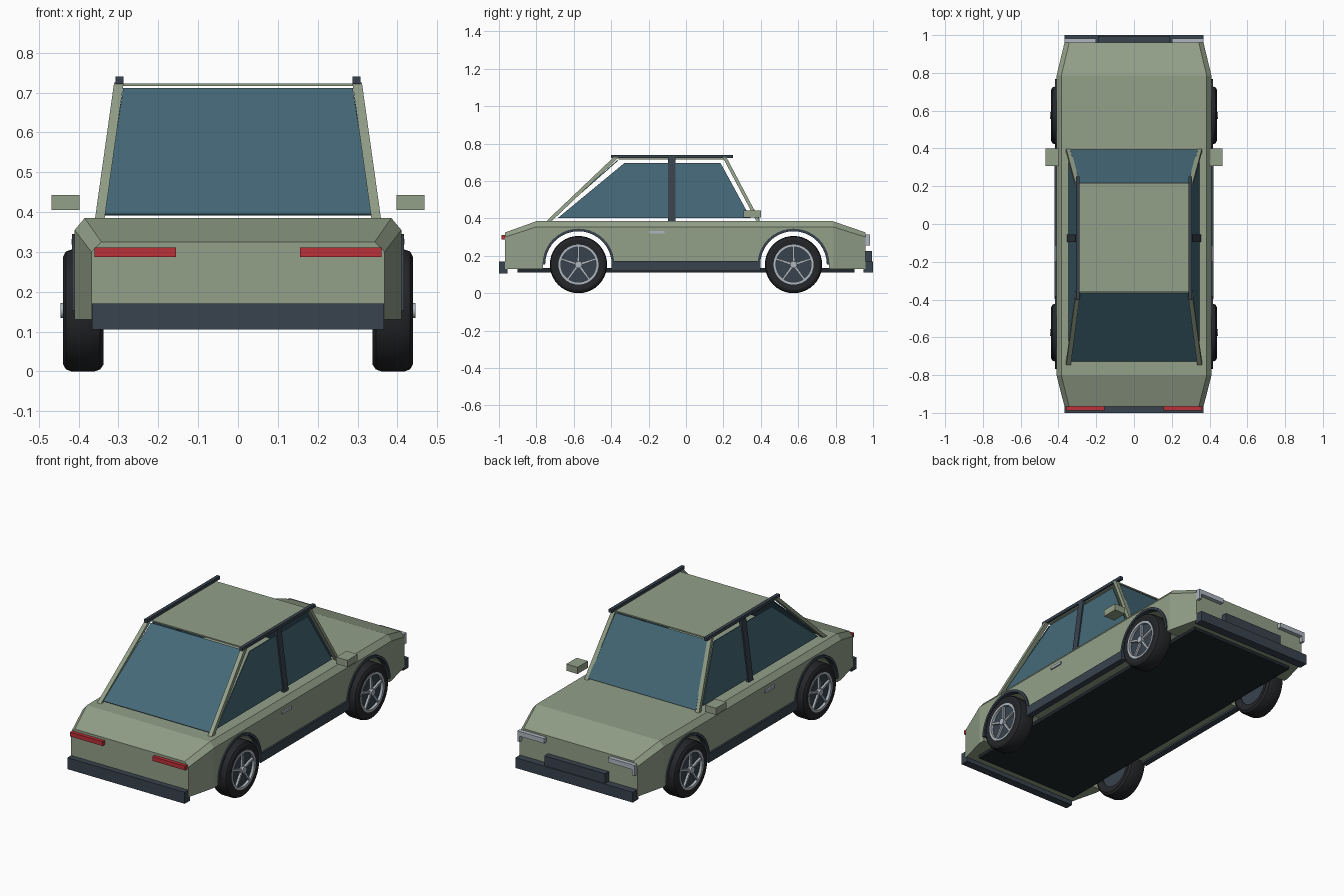
import bpy, bmesh
from math import sin, cos, pi, radians
from mathutils import Vector

if "Cube" in bpy.data.objects:
    bpy.data.objects.remove(bpy.data.objects["Cube"])


def material(name, rgb):
    m = bpy.data.materials.new(name)
    m.diffuse_color = (*rgb, 1)
    m.use_nodes = True
    m.node_tree.nodes["Principled BSDF"].inputs["Base Color"].default_value = m.diffuse_color
    return m


PAINT = material("paint", (0.29, 0.35, 0.25))
TRIM = material("trim", (0.04, 0.055, 0.075))
RUBBER = material("rubber", (0.018, 0.019, 0.022))
GLASS = material("glass", (0.06, 0.14, 0.19))
SILVER = material("silver", (0.42, 0.47, 0.52))
RED = material("red", (0.5, 0.03, 0.04))
FLOOR = material("floor", (0.015, 0.02, 0.025))


def loft(name, sections, mat, mirror="", closed=False, smooth=False):
    """Skin a list of equal-length point rings; mirror lists the axes to mirror on."""
    bm = bmesh.new()
    rings = [[bm.verts.new(p) for p in s] for s in sections]
    n = len(rings[0])
    pairs = list(zip(rings, rings[1:])) + ([(rings[-1], rings[0])] if closed else [])
    for a, b in pairs:
        for i in range(n):
            j = (i + 1) % n
            bm.faces.new((a[i], a[j], b[j], b[i]))
    if not closed:
        bm.faces.new(rings[0])
        bm.faces.new(rings[-1])
    bmesh.ops.remove_doubles(bm, verts=bm.verts, dist=1e-5)
    bmesh.ops.recalc_face_normals(bm, faces=bm.faces)
    me = bpy.data.meshes.new(name)
    bm.to_mesh(me)
    bm.free()
    me.materials.append(mat)
    if smooth:
        me.polygons.foreach_set("use_smooth", [True] * len(me.polygons))
        me.set_sharp_from_angle(angle=radians(30))
    ob = bpy.data.objects.new(name, me)
    bpy.context.collection.objects.link(ob)
    if mirror:
        mod = ob.modifiers.new("mirror", "MIRROR")
        mod.use_axis = ("x" in mirror, "y" in mirror, False)
    return ob


def box(name, x, y, z, mat, mirror=""):
    ring = lambda h: [(x[0], y[0], h), (x[1], y[0], h), (x[1], y[1], h), (x[0], y[1], h)]
    return loft(name, [ring(z[0]), ring(z[1])], mat, mirror)


def post(name, a, b, wx, wy, mat):
    """Leaning post with horizontal ends, on both sides."""
    ring = lambda p: [(p[0] + i * wx / 2, p[1] + j * wy / 2, p[2])
                      for i, j in ((-1, -1), (1, -1), (1, 1), (-1, 1))]
    return loft(name, [ring(a), ring(b)], mat, "x")


def panel(name, pts, mat, mirror="", t=0.005):
    p = [Vector(q) for q in pts]
    off = (p[1] - p[0]).cross(p[2] - p[0]).normalized() * t / 2
    return loft(name, [[q - off for q in p], [q + off for q in p]], mat, mirror)


WY, WZ = 0.575, 0.153  # wheel centre


def lathe(name, profile, mat, mirror="xy", a0=0, a1=2 * pi, n=40, smooth=True):
    """Turn an (x, radius) outline around the wheel axle."""
    full = a1 - a0 > 6
    angles = [a0 + (a1 - a0) * i / n for i in range(n if full else n + 1)]
    rings = [[(x, WY + r * sin(a), WZ + r * cos(a)) for x, r in profile] for a in angles]
    return loft(name, rings, mat, mirror, full, smooth)


# Lower body: chamfered section tapering at both ends, wheel arches cut through
def section(y, w, shoulder, top):
    half = [(w, 0.13), (w, shoulder), (w - 0.025, top)]
    return [(x, y, z) for x, z in half] + [(-x, y, z) for x, z in reversed(half)]


body = loft("body", [section(-0.967, 0.368, 0.3, 0.325), section(-0.8, 0.41, 0.355, 0.385),
                     section(0.785, 0.41, 0.355, 0.385), section(0.96, 0.368, 0.3, 0.325)], PAINT)
cutter = lathe("arch_cutter", [(-0.6, 0), (-0.6, 0.19), (0.6, 0.19), (0.6, 0)], TRIM, "y", smooth=False)
cutter.hide_render = True
cutter.display_type = "WIRE"
cut = body.modifiers.new("arches", "BOOLEAN")
cut.operation, cut.solver, cut.object = "DIFFERENCE", "EXACT", cutter
lathe("arch_trim", [(0.385, 0.178), (0.385, 0.192), (0.417, 0.192), (0.417, 0.178)],
      TRIM, a0=-pi / 2, a1=pi / 2, n=20)

# Underside, sills and bumpers
box("floor_plate", (-0.33, 0.33), (-0.9, 0.9), (0.112, 0.135), FLOOR)
box("side_sill", (0.385, 0.42), (-0.397, 0.397), (0.12, 0.172), TRIM, "x")
box("rear_bumper", (-0.367, 0.367), (-1.0, -0.955), (0.105, 0.17), TRIM)
box("front_bumper", (-0.367, 0.367), (0.95, 1.0), (0.112, 0.17), TRIM)
box("grille", (-0.19, 0.19), (0.955, 0.994), (0.165, 0.225), TRIM)

# Lights
box("tail_light", (0.156, 0.36), (-0.987, -0.966), (0.287, 0.311), RED, "x")
box("headlight_bar", (0.2, 0.367), (0.96, 0.983), (0.288, 0.315), SILVER, "x")
box("headlight_end", (0.352, 0.367), (0.96, 0.983), (0.256, 0.288), SILVER, "x")

# Cabin frame
box("roof", (-0.295, 0.295), (-0.36, 0.218), (0.716, 0.723), PAINT)
box("roof_rail", (0.288, 0.307), (-0.4, 0.252), (0.722, 0.74), TRIM, "x")
post("rear_pillar", (0.347, -0.735, 0.383), (0.299, -0.375, 0.725), 0.024, 0.028, PAINT)
post("front_pillar", (0.347, 0.388, 0.383), (0.299, 0.207, 0.725), 0.024, 0.02, PAINT)
post("centre_pillar", (0.346, -0.075, 0.384), (0.3, -0.075, 0.725), 0.018, 0.04, TRIM)

# Glass
panel("windscreen", [(-0.338, 0.392, 0.393), (0.338, 0.392, 0.393),
                     (0.288, 0.215, 0.71), (-0.288, 0.215, 0.71)], GLASS)
panel("rear_window", [(-0.335, -0.725, 0.393), (0.335, -0.725, 0.393),
                      (0.288, -0.365, 0.71), (-0.288, -0.365, 0.71)], GLASS)
panel("side_window", [(0.344, -0.685, 0.402), (0.344, 0.345, 0.402),
                      (0.303, 0.185, 0.695), (0.303, -0.33, 0.695)], GLASS, "x")

# Mirrors and door handles
box("door_mirror", (0.398, 0.468), (0.308, 0.4), (0.405, 0.443), PAINT, "x")
box("door_handle", (0.405, 0.418), (-0.198, -0.115), (0.318, 0.332), SILVER, "x")

# Wheels, mirrored to all four corners
lathe("tyre", [(0.345, 0.1), (0.337, 0.135), (0.346, 0.148), (0.36, 0.153), (0.418, 0.153),
               (0.432, 0.148), (0.439, 0.135), (0.436, 0.106), (0.42, 0.1)], RUBBER)
lathe("wheel_disc", [(0.35, 0), (0.35, 0.102), (0.424, 0.102), (0.424, 0)], TRIM)
lathe("rim_ring", [(0.42, 0.094), (0.42, 0.107), (0.439, 0.107), (0.439, 0.094)], SILVER)
lathe("hub_cap", [(0.42, 0), (0.42, 0.019), (0.445, 0.019), (0.445, 0)], SILVER, n=16)
for k in range(5):
    a = 2 * pi * k / 5
    out, side = Vector((0, sin(a), cos(a))), Vector((0, cos(a), -sin(a)))
    c = Vector((0, WY, WZ))
    ring = lambda r, w: [c + out * r + side * s * w + Vector((x, 0, 0))
                         for s, x in ((-1, 0.42), (1, 0.42), (1, 0.436), (-1, 0.436))]
    loft(f"spoke_{k + 1}", [ring(0.012, 0.007), ring(0.098, 0.005)], SILVER, "xy")
